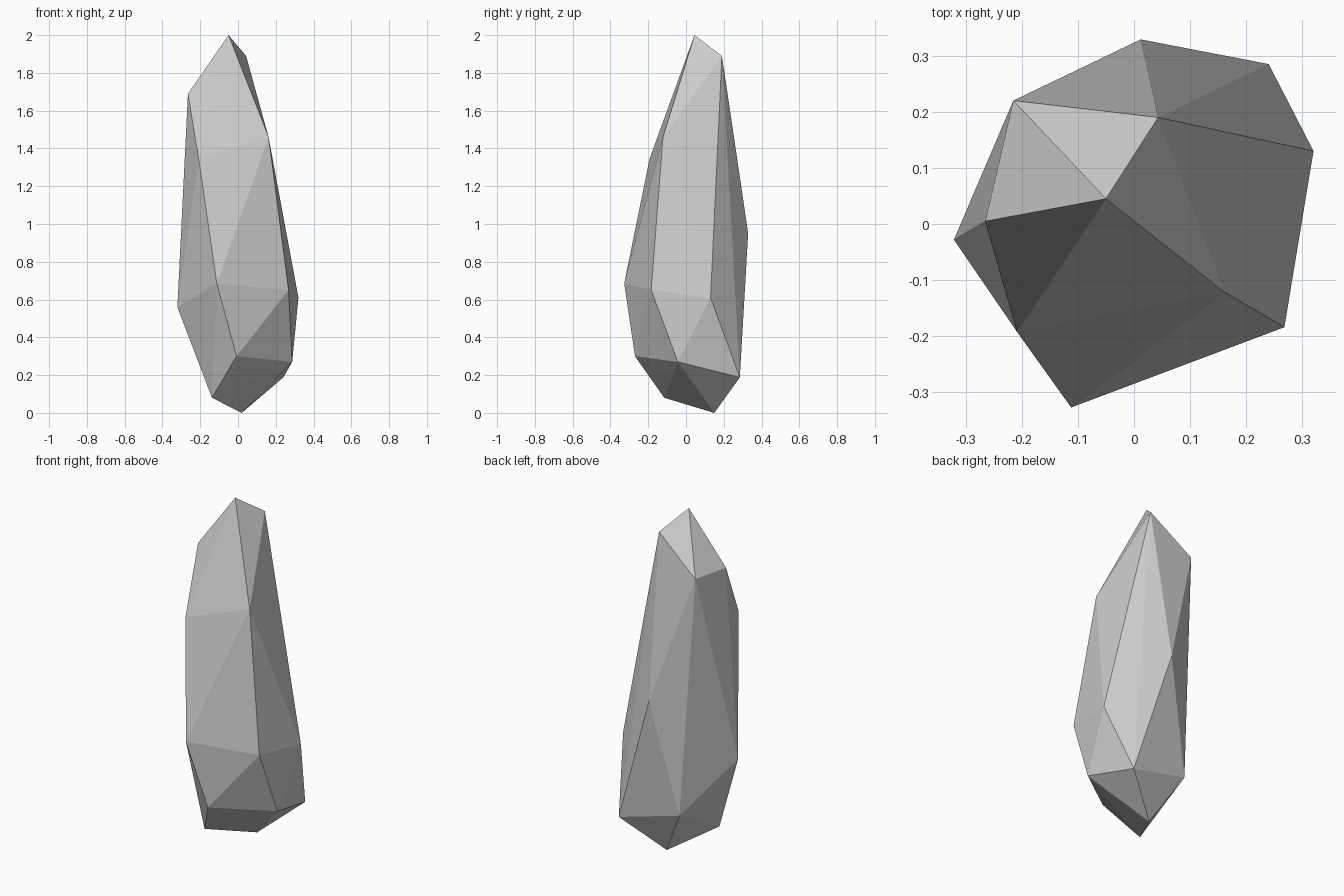
import bpy, bmesh

# Corner points of the faceted stone, from tip to foot
corners = [
    (-0.05, 0.045, 2.0), (0.043, 0.19, 1.89),                          # tip
    (-0.265, 0.005, 1.69), (-0.215, 0.22, 1.69),                       # shoulders
    (0.162, -0.122, 1.46), (-0.208, -0.193, 1.345),
    (0.012, 0.329, 0.95), (-0.112, -0.327, 0.685),                     # belly
    (0.268, -0.184, 0.65), (0.32, 0.13, 0.61), (-0.321, -0.028, 0.56),
    (-0.008, -0.27, 0.30), (-0.137, 0.257, 0.285),                     # lower ring
    (0.287, -0.043, 0.27), (0.24, 0.285, 0.188),
    (-0.138, -0.115, 0.08), (0.02, 0.15, 0.0),                         # foot
]

# Wrap the points in a flat-faced convex shell
bm = bmesh.new()
for p in corners:
    bm.verts.new(p)
bmesh.ops.convex_hull(bm, input=bm.verts[:])
bmesh.ops.recalc_face_normals(bm, faces=bm.faces[:])
mesh = bpy.data.meshes.new("standing_stone")
bm.to_mesh(mesh)
bm.free()
bpy.context.collection.objects.link(bpy.data.objects.new("standing_stone", mesh))
